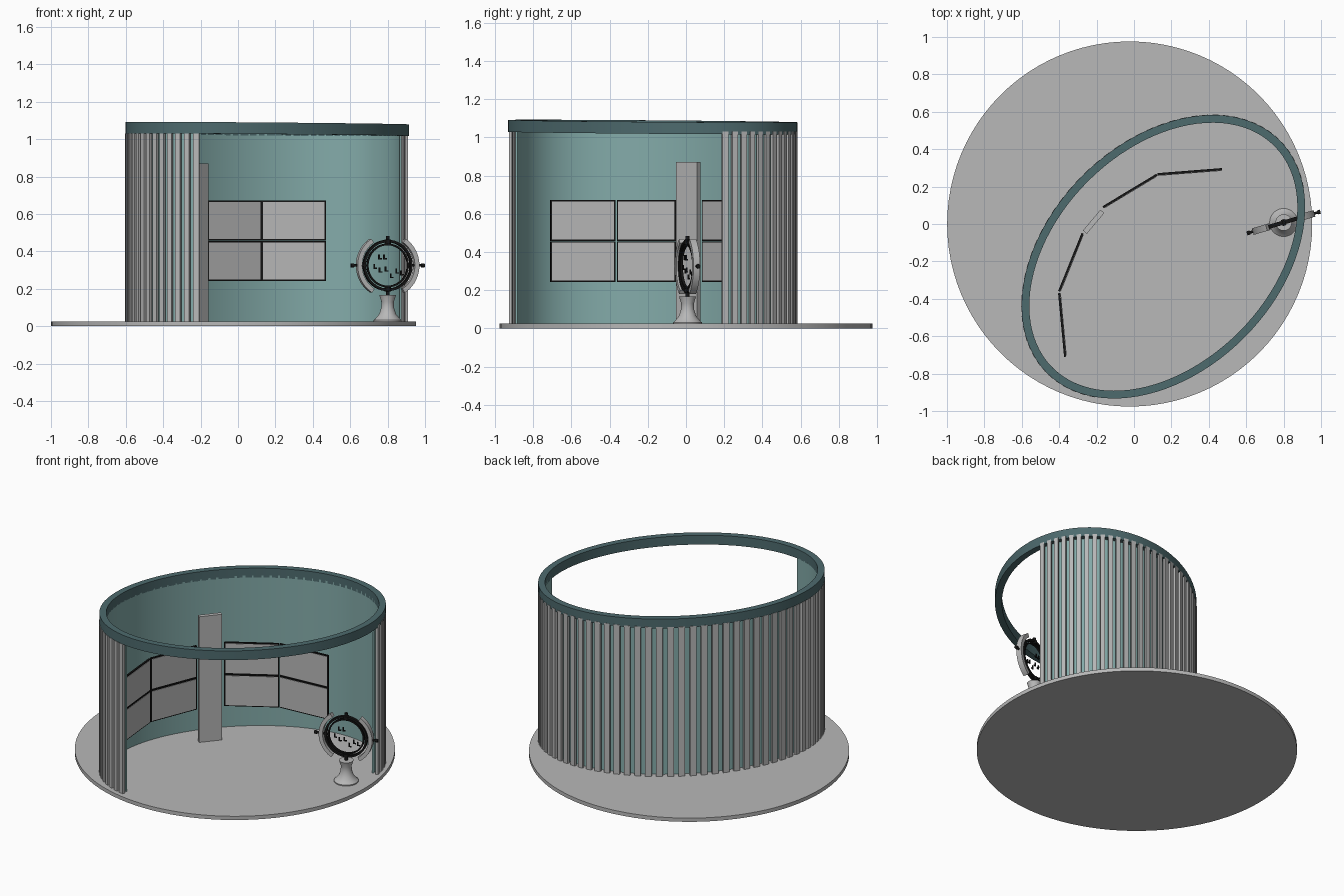
import bpy, bmesh, math
from mathutils import Matrix, Vector

if "Cube" in bpy.data.objects:
    bpy.data.objects.remove(bpy.data.objects["Cube"])

def material(name, rgb):
    m = bpy.data.materials.new(name)
    m.diffuse_color = (*rgb, 1)
    m.use_nodes = True
    m.node_tree.nodes["Principled BSDF"].inputs["Base Color"].default_value = m.diffuse_color
    return m

GREY = material("light_grey", (0.48, 0.48, 0.48))
TEAL = material("soft_teal", (0.23, 0.41, 0.40))
DARK = material("dark_teal", (0.075, 0.145, 0.155))
BLACK = material("black", (0.008, 0.008, 0.008))

def finish(name, bm, mat, smooth=False, matrix=None):
    bmesh.ops.recalc_face_normals(bm, faces=bm.faces)
    me = bpy.data.meshes.new(name)
    bm.to_mesh(me)
    bm.free()
    me.materials.append(mat)
    ob = bpy.data.objects.new(name, me)
    bpy.context.collection.objects.link(ob)
    if matrix:
        ob.matrix_world = matrix
    if smooth:
        bpy.ops.object.select_all(action='DESELECT')
        ob.select_set(True)
        bpy.context.view_layer.objects.active = ob
        bpy.ops.object.shade_smooth_by_angle(angle=math.radians(35))
    return ob

def box(name, size, matrix, mat):
    bm = bmesh.new()
    bmesh.ops.create_cube(bm, size=1, matrix=Matrix.Diagonal((*size, 1)))
    return finish(name, bm, mat, matrix=matrix)

def sweep(bm, inner, outer, lo, hi, closed=False):
    """Curved strip between two plan outlines, from height lo to hi."""
    rows = [[bm.verts.new(p) for p in ((*i, lo), (*o, lo), (*o, hi), (*i, hi))]
            for i, o in zip(inner, outer)]
    n = len(rows)
    for k in range(n if closed else n - 1):
        a, b = rows[k], rows[(k + 1) % n]
        for j in range(4):
            bm.faces.new((a[j], a[(j + 1) % 4], b[(j + 1) % 4], b[j]))
    if not closed:
        bm.faces.new(rows[0])
        bm.faces.new(rows[-1][::-1])

def lathe(name, profile, matrix, mat, steps=32):
    bm = bmesh.new()
    rings = [[bm.verts.new((r * math.cos(2 * math.pi * k / steps),
                            r * math.sin(2 * math.pi * k / steps), z))
              for k in range(steps)] for r, z in profile]
    for a, b in zip(rings, rings[1:]):
        for k in range(steps):
            j = (k + 1) % steps
            bm.faces.new((a[k], a[j], b[j], b[k]))
    bm.faces.new(rings[0][::-1])
    bm.faces.new(rings[-1])
    return finish(name, bm, mat, True, matrix)

# Plan ellipse, long axis at 45 degrees
CX, CY, A, B = 0.157, -0.175, 0.88, 0.612
S = math.sqrt(0.5)

def ell(t, inset):
    u, v = (A - inset) * math.cos(t), (B - inset) * math.sin(t)
    return (CX + S * (u - v), CY + S * (u + v))

def span(t0, t1, n, inset):
    return [ell(t0 + (t1 - t0) * k / n, inset) for k in range(n + 1)]

# Round floor
lathe("floor_disc", [(0.976, 0), (0.976, 0.025)],
      Matrix.Translation((-0.023, 0, 0)), GREY, 96)

# Top ring, dipping slightly along the long axis
bm = bmesh.new()
sweep(bm, span(0, 2 * math.pi, 96, 0.042)[:-1], span(0, 2 * math.pi, 96, 0)[:-1],
      1.023, 1.085, True)
for v in bm.verts:
    v.co.z -= 0.006 * (v.co.x - CX + v.co.y - CY)
finish("top_ring", bm, DARK, True)

# Curved wall
T0, T1 = math.radians(-25), math.radians(205)
bm = bmesh.new()
sweep(bm, span(T0, T1, 80, 0.042), span(T0, T1, 80, 0.032), 0.003, 1.035)
finish("curved_wall", bm, TEAL, True)

# Outer slats
N = 52
bm = bmesh.new()
for k in range(N):
    t = T0 + (T1 - T0) * k / (N - 1)
    w = 0.29 * (T1 - T0) / (N - 1)
    sweep(bm, span(t - w, t + w, 1, 0.014), span(t - w, t + w, 1, -0.002), 0.003, 1.03)
finish("outer_slats", bm, GREY)

# Display panels: black boards with grey plates facing the room
corners = [((0.47, 0.293), (0.126, 0.266)), ((0.122, 0.263), (-0.165, 0.09)),
           ((-0.275, -0.05), (-0.40, -0.36)), ((-0.40, -0.37), (-0.368, -0.71))]
for i, (p, q) in enumerate(corners):
    p, q = Vector(p), Vector(q)
    d, mid = q - p, (p + q) / 2
    rot = Matrix.Rotation(math.atan2(d.y, d.x), 4, 'Z')
    for j, z in enumerate((0.349, 0.565)):
        m = Matrix.Translation((mid.x, mid.y, z)) @ rot
        box(f"screen_body_{i}_{j}", (d.length, 0.012, 0.213), m, BLACK)
        box(f"screen_face_{i}_{j}", (d.length - 0.014, 0.004, 0.199),
            m @ Matrix.Translation((0, 0.007, 0)), GREY)

# Upright slab between the panels
box("upright_slab", (0.145, 0.027, 0.86),
    Matrix.Translation((-0.216, 0.012, 0.44)) @ Matrix.Rotation(math.radians(50), 4, 'Z'), GREY)

# Pedestal of the round display
GX, GY, GZ = 0.80, 0.008, 0.325
lathe("pedestal", [(0.075, 0.001), (0.075, 0.032), (0.066, 0.04), (0.045, 0.065), (0.034, 0.1),
                   (0.033, 0.13), (0.042, 0.158), (0.044, 0.166)],
      Matrix.Translation((GX, GY, 0)), GREY)

# Local frame: x along the hoop, y up, z through it
HOOP = (Matrix.Translation((GX, GY, GZ)) @ Matrix.Rotation(math.radians(16.5), 4, 'Z')
        @ Matrix.Rotation(math.radians(90), 4, 'X'))

def arc(r, a0, a1, n):
    return [(r * math.cos(math.radians(a0 + (a1 - a0) * k / n)),
             r * math.sin(math.radians(a0 + (a1 - a0) * k / n))) for k in range(n + 1)]

def hoop(name, r0, r1, depth, mat):
    bm = bmesh.new()
    sweep(bm, arc(r0, 0, 360, 48)[:-1], arc(r1, 0, 360, 48)[:-1], -depth / 2, depth / 2, True)
    finish(name, bm, mat, True, HOOP)

hoop("outer_hoop", 0.124, 0.137, 0.022, BLACK)
hoop("inner_hoop", 0.108, 0.117, 0.014, BLACK)

# Side arms
for name, a0, a1 in (("left_arm", 124, 238), ("right_arm", -58, 56)):
    bm = bmesh.new()
    sweep(bm, arc(0.147, a0, a1, 24), arc(0.172, a0, a1, 24), -0.018, 0.018)
    finish(name, bm, GREY, True, HOOP)

# Axle pins, and knobs above and below
for name, ang in (("right_pin", 0), ("left_pin", 180)):
    m = HOOP @ Matrix.Rotation(math.radians(ang), 4, 'Z') @ Matrix.Rotation(math.radians(90), 4, 'Y')
    lathe(name, [(0.007, 0.12), (0.007, 0.188), (0.011, 0.188), (0.011, 0.205)], m, BLACK, 12)
for name, ang in (("top_knob", 90), ("bottom_knob", -90)):
    m = HOOP @ Matrix.Rotation(math.radians(ang), 4, 'Z') @ Matrix.Rotation(math.radians(90), 4, 'Y')
    lathe(name, [(0.018, 0.115), (0.018, 0.138), (0.010, 0.14), (0.010, 0.158)], m, BLACK, 12)

# Small marks floating inside the hoop
marks = [(-0.048, 0.045), (-0.02, 0.045), (-0.075, -0.005), (-0.045, -0.025), (-0.012, -0.02),
         (0.018, -0.055), (0.048, -0.03), (0.075, -0.04)]
for i, (x, y) in enumerate(marks):
    m = HOOP @ Matrix.Translation((x, y, 0))
    box(f"mark_stem_{i}", (0.008, 0.026, 0.006), m, BLACK)
    box(f"mark_foot_{i}", (0.016, 0.007, 0.006), m @ Matrix.Translation((0.007, -0.01, 0)), BLACK)
